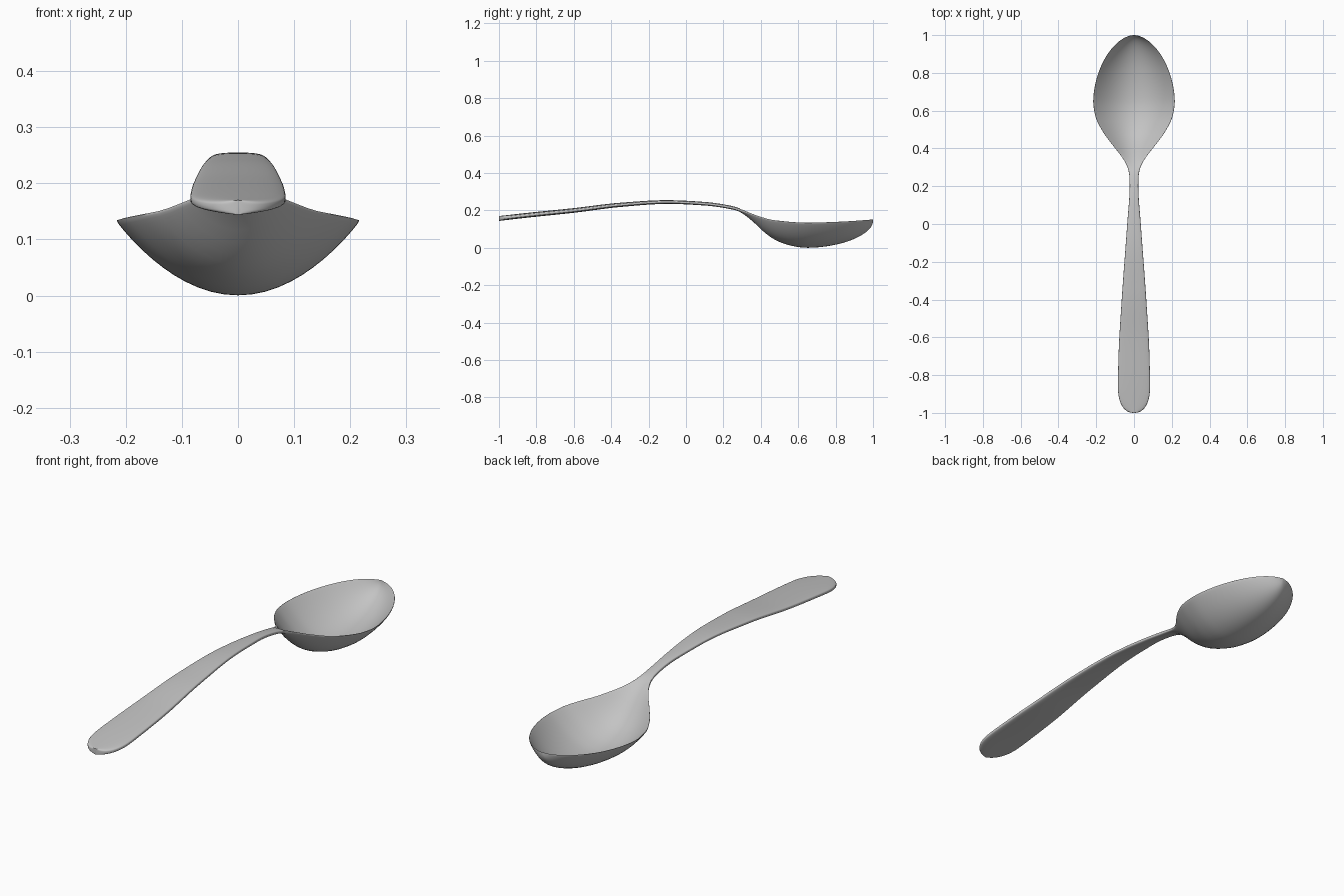
import bpy
import bmesh
from math import cos, sin, pi, sqrt, copysign

cube = bpy.data.objects.get("Cube")
if cube:
    bpy.data.objects.remove(cube, do_unlink=True)

SECTIONS, RING = 120, 56
BOWL_Y, END_Y = 0.65, -0.86      # widest places of bowl and handle

# (y, value) profiles along the spoon
HALF_WIDTH = [(-1, .085), (-.86, .085), (-.7, .082), (-.4, .065), (0, .036), (.2, .023), (.26, .025),
              (.31, .038), (.36, .068), (.42, .115), (.5, .172), (.58, .207), (.65, .216), (1, .216)]
CENTRE_Z = [(-1, .157), (-.86, .173), (-.6, .2), (-.35, .23), (-.1, .245), (.1, .236), (.24, .216),
            (.31, .196), (.38, .17), (.47, .147), (.65, .134), (.82, .139), (1, .15)]
DEPTH = [(-1, 0), (.27, 0), (.35, .025), (.42, .068), (.5, .105), (.58, .122), (.65, .127), (1, .127)]
THICKNESS = [(-1, .026), (-.6, .025), (-.1, .02), (.3, .018), (.5, .014), (1, .012)]


def smooth_value(points, y):
    """Monotone cubic interpolation through the profile points."""
    slopes = [(q[1] - p[1]) / (q[0] - p[0]) for p, q in zip(points, points[1:])]
    tangents = [slopes[0]]
    for a, b in zip(slopes, slopes[1:]):
        tangents.append(2 * a * b / (a + b) if a * b > 0 else 0)
    tangents.append(slopes[-1])
    for i, (p, q) in enumerate(zip(points, points[1:])):
        if y <= q[0]:
            break
    h = q[0] - p[0]
    t = (y - p[0]) / h
    return (p[1] * (1 + 2 * t) * (1 - t) ** 2 + q[1] * t * t * (3 - 2 * t)
            + h * t * (1 - t) * (tangents[i] * (1 - t) - tangents[i + 1] * t))


def cap(u, power):
    """Superellipse falloff for the rounded ends."""
    return max(0, 1 - max(0, u) ** power) ** (1 / power)


def section(y):
    tip = (y - BOWL_Y) / (1 - BOWL_Y)
    end = (END_Y - y) / (1 + END_Y)
    width = smooth_value(HALF_WIDTH, y) * cap(tip, 1.8) * cap(end, 2.3)
    depth = smooth_value(DEPTH, y) * cap(tip, 2)
    centre = smooth_value(CENTRE_Z, y)
    half = smooth_value(THICKNESS, y) / 2
    for k in range(RING):
        a = 2 * pi * k / RING
        u = cos(a)
        v = copysign(sqrt(abs(sin(a))), sin(a)) if k % (RING // 2) else 0
        yield width * u, y, centre - depth * (1 - u * u) + half * v


# Spoon: one continuous loft from handle end to bowl tip
bm = bmesh.new()
rings = []
for i in range(SECTIONS + 1):
    y = -cos(pi * i / SECTIONS)
    y = max(-0.9999, min(0.9999, y))
    rings.append([bm.verts.new(p) for p in section(y)])
for a, b in zip(rings, rings[1:]):
    for k in range(RING):
        n = (k + 1) % RING
        bm.faces.new((a[k], a[n], b[n], b[k]))
bm.faces.new(rings[0])
bm.faces.new(rings[-1])
bmesh.ops.recalc_face_normals(bm, faces=bm.faces)

mesh = bpy.data.meshes.new("spoon")
bm.to_mesh(mesh)
bm.free()
spoon = bpy.data.objects.new("spoon", mesh)
bpy.context.collection.objects.link(spoon)

# Plain grey metal
metal = bpy.data.materials.new("grey_metal")
metal.use_nodes = True
colour = (.55, .55, .55, 1)
metal.diffuse_color = colour
metal.node_tree.nodes["Principled BSDF"].inputs["Base Color"].default_value = colour
mesh.materials.append(metal)

bpy.context.view_layer.objects.active = spoon
spoon.select_set(True)
bpy.ops.object.shade_smooth_by_angle(angle=pi / 4)
